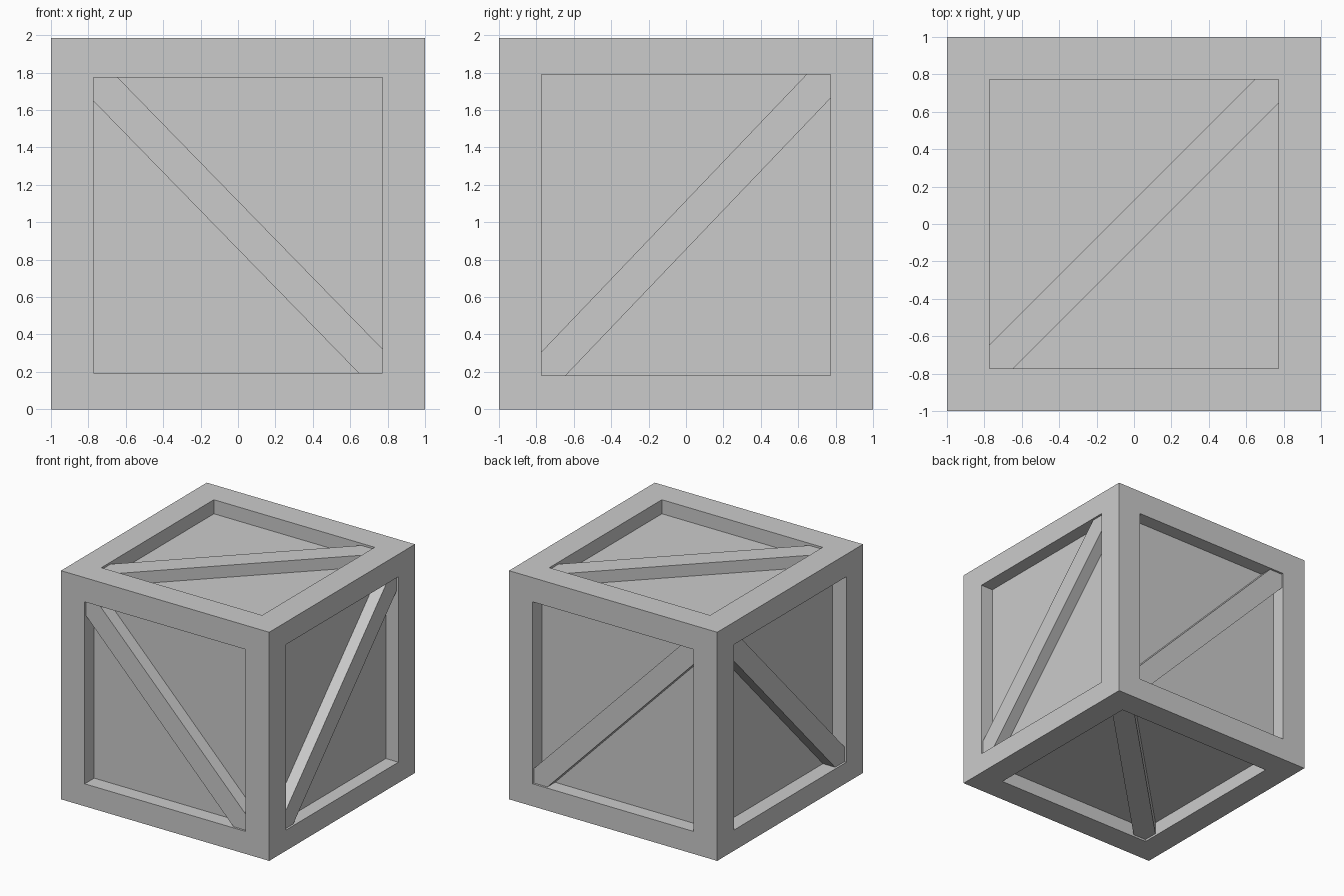
import bpy, bmesh
from mathutils import Vector

if "Cube" in bpy.data.objects:
    bpy.data.objects.remove(bpy.data.objects["Cube"])

H = 1.985
X, Y, Z = Vector((1, 0, 0)), Vector((0, 1, 0)), Vector((0, 0, 1))
MID = Vector((0, 0, H / 2))

# name, outward normal, u axis, v axis, half u, (v min, v max), slope of brace, recess depth
SIDES = [
    ("front", -Y, X, Z, 0.772, (0.195 - H / 2, 1.775 - H / 2), -1, 0.13),
    ("back", Y, X, Z, 0.772, (0.195 - H / 2, 1.775 - H / 2), -1, 0.125),
    ("right", X, Y, Z, 0.772, (0.18 - H / 2, 1.79 - H / 2), 1, 0.12),
    ("left", -X, Y, Z, 0.772, (0.18 - H / 2, 1.79 - H / 2), 1, 0.135),
    ("top", Z, X, Y, 0.772, (-0.772, 0.772), 1, 0.122),
    ("bottom", -Z, X, Y, 0.772, (-0.772, 0.772), 1, 0.122),
]


def add_object(name, bm):
    bmesh.ops.recalc_face_normals(bm, faces=bm.faces[:])
    mesh = bpy.data.meshes.new(name)
    bm.to_mesh(mesh)
    bm.free()
    obj = bpy.data.objects.new(name, mesh)
    bpy.context.collection.objects.link(obj)
    return obj


def reach(n):
    return H / 2 if abs(n.z) > 0.5 else 1.0


# Crate body: a box with a recessed panel on every side
bm = bmesh.new()
bmesh.ops.create_cube(bm, size=1)
for vert in bm.verts:
    vert.co = Vector((vert.co.x * 2, vert.co.y * 2, vert.co.z * H)) + MID
for name, n, u, v, hu, (v0, v1), slope, depth in SIDES:
    bm.normal_update()
    face = max(bm.faces, key=lambda f: (f.calc_center_median() - MID).dot(n) / reach(n)
               + f.normal.dot(n))
    bmesh.ops.inset_individual(bm, faces=[face], thickness=0.2)
    for vert in face.verts:
        d = vert.co - MID
        vert.co = (MID + n * reach(n) + u * (hu if d.dot(u) > 0 else -hu)
                   + v * (v1 if d.dot(v) > 0 else v0))
    panel = bmesh.ops.extrude_discrete_faces(bm, faces=[face])["faces"][0]
    bmesh.ops.translate(bm, verts=panel.verts[:], vec=-n * depth)
add_object("crate_body", bm)


# Diagonal braces, mitred into the corners of each opening
def brace(name, n, u, v, hu, vlim, slope, depth, cut=0.128, setback=0.018):
    v0, v1 = vlim
    a, b = (v0, v1) if slope > 0 else (v1, v0)
    s = cut * slope
    outline = [(-hu, a), (-hu + cut, a), (hu, b - s), (hu, b), (hu - cut, b), (-hu, a + s)]
    bm = bmesh.new()
    base = MID + n * (reach(n) - depth)
    face = bm.faces.new([bm.verts.new(base + u * p + v * q) for p, q in outline])
    ext = bmesh.ops.extrude_face_region(bm, geom=[face])["geom"]
    bmesh.ops.translate(bm, verts=[g for g in ext if isinstance(g, bmesh.types.BMVert)],
                        vec=n * (depth - setback))
    add_object(name + "_brace", bm)


for side in SIDES:
    brace(*side)
